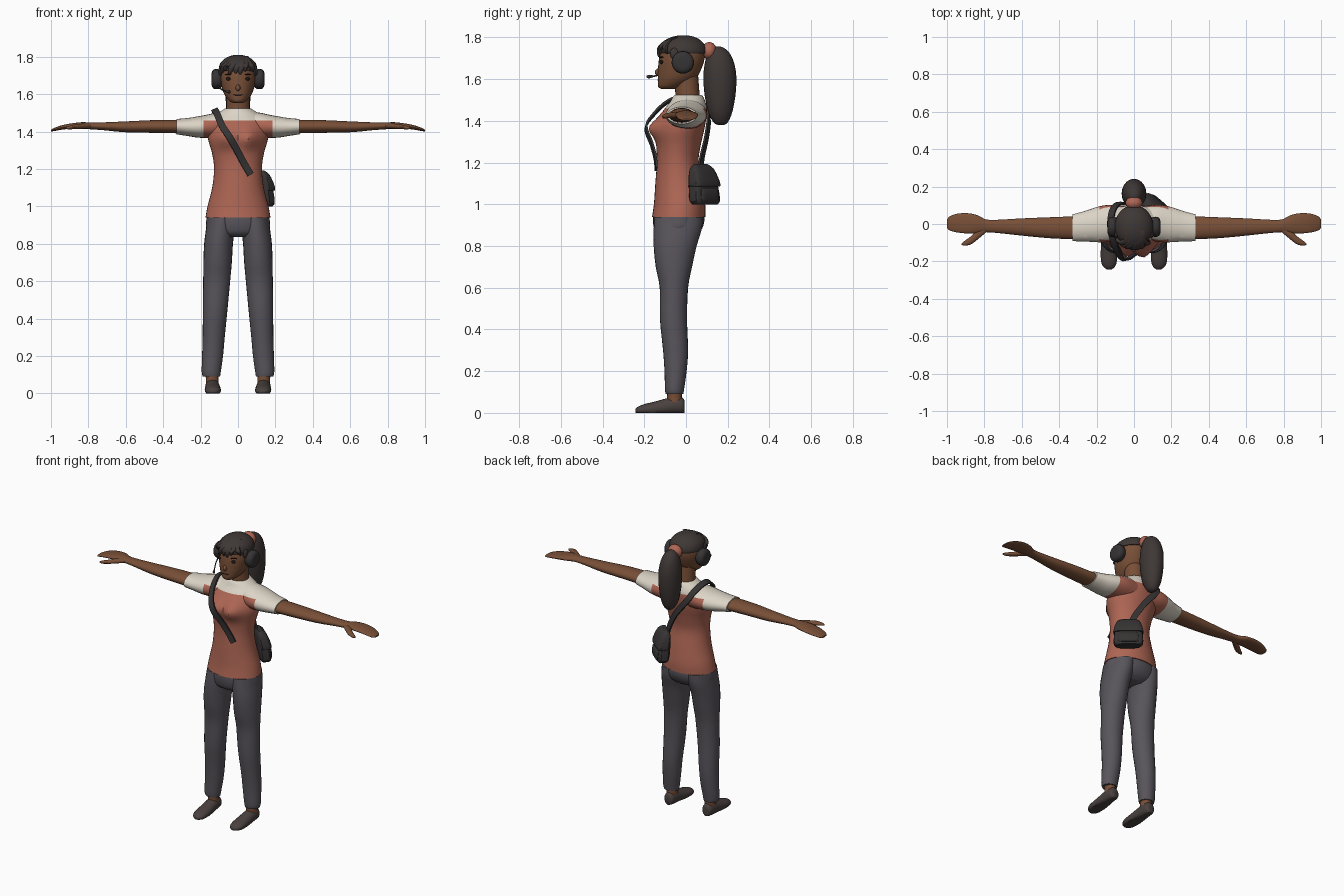
import bpy, bmesh, math
from mathutils import Vector, Matrix


def material(name, rgb):
    m = bpy.data.materials.new(name)
    lin = [((c / 255 + 0.055) / 1.055) ** 2.4 for c in rgb]
    m.diffuse_color = (*lin, 1)
    return m


SKIN = material("brown_skin", (120, 79, 55))
RUST = material("rust_shirt", (174, 102, 84))
CREAM = material("cream_yoke", (220, 212, 198))
PANTS = material("grey_trousers", (88, 84, 91))
HAIR = material("dark_hair", (62, 55, 53))
SHOE = material("dark_shoe", (73, 65, 63))
BAG = material("black_bag", (54, 51, 51))
DARK = material("eye_dark", (34, 25, 22))


def finish(name, bm, mats, angle=40):
    bmesh.ops.recalc_face_normals(bm, faces=bm.faces[:])
    me = bpy.data.meshes.new(name)
    bm.to_mesh(me)
    bm.free()
    for m in mats:
        me.materials.append(m)
    ob = bpy.data.objects.new(name, me)
    bpy.context.collection.objects.link(ob)
    bpy.ops.object.select_all(action='DESELECT')
    ob.select_set(True)
    bpy.context.view_layer.objects.active = ob
    bpy.ops.object.shade_smooth_by_angle(angle=math.radians(angle))
    return ob


def spline(rows, sub):
    """Smoothly interpolate rows of numbers."""
    out = []
    for i in range(len(rows) - 1):
        p = [rows[max(i - 1, 0)], rows[i], rows[i + 1], rows[min(i + 2, len(rows) - 1)]]
        for s in range(sub):
            t = s / sub
            out.append([0.5 * (2 * b + (c - a) * t + (2 * a - 5 * b + 4 * c - d) * t * t
                               + (3 * b - a - 3 * c + d) * t ** 3) for a, b, c, d in zip(*p)])
    return out + [list(rows[-1])]


def loft(axis, rings, n=24, sub=3, power=2, side=1):
    """Closed tube; each ring is (position, centre a, centre b, radius a, radius b)."""
    bm = bmesh.new()
    loops = []
    for t, a, b, ra, rb in spline(rings, sub):
        loop = []
        for k in range(n):
            c, s = math.cos(k * math.tau / n), math.sin(k * math.tau / n)
            u = a + max(ra, .001) * math.copysign(abs(c) ** (2 / power), c)
            v = b + max(rb, .001) * math.copysign(abs(s) ** (2 / power), s)
            co = {'x': (t, u, v), 'y': (u, t, v), 'z': (u, v, t)}[axis]
            loop.append(bm.verts.new((co[0] * side, co[1], co[2])))
        loops.append(loop)
    for l0, l1 in zip(loops, loops[1:]):
        for k in range(n):
            bm.faces.new((l0[k], l0[(k + 1) % n], l1[(k + 1) % n], l1[k]))
    bm.faces.new(loops[0])
    bm.faces.new(loops[-1])
    return bm


def ball(name, loc, radii, mat, seg=20, rings=12, rot=None):
    bm = bmesh.new()
    bmesh.ops.create_uvsphere(bm, u_segments=seg, v_segments=rings, radius=1)
    m = Matrix.Translation(loc) @ (rot or Matrix()) @ Matrix.Diagonal((*radii, 1))
    bmesh.ops.transform(bm, matrix=m, verts=bm.verts[:])
    return finish(name, bm, [mat])


def two_tone(bm):
    """Cream on the yoke and sleeves, rust below; edges are cut in first."""
    for co, no in (((0, 0, 1.46), (0, 0, 1)), ((.185, 0, 0), (1, 0, 0)), ((-.185, 0, 0), (1, 0, 0))):
        bmesh.ops.bisect_plane(bm, geom=bm.verts[:] + bm.edges[:] + bm.faces[:], plane_co=co, plane_no=no)
    for f in bm.faces:
        c = f.calc_center_median()
        f.material_index = int(c.z > 1.46 or abs(c.x) > .185)


# shirt body, with the bust pushed forward
bm = loft('z', [(.94, 0, -.035, .174, .128), (1.0, 0, -.031, .163, .123), (1.1, 0, -.035, .138, .112),
                (1.2, 0, -.04, .128, .1), (1.28, 0, -.036, .138, .106), (1.36, 0, -.028, .16, .116),
                (1.42, 0, -.014, .16, .112), (1.46, 0, 0, .15, .1), (1.49, 0, .008, .12, .085),
                (1.515, 0, .01, .082, .073), (1.523, 0, .01, .07, .064)], n=36, sub=4)
for v in bm.verts:
    if v.co.y < -.03:
        v.co.y -= .042 * math.exp(-((abs(v.co.x) - .055) / .05) ** 2 - ((v.co.z - 1.365) / .05) ** 2)
two_tone(bm)
finish("shirt_body", bm, [RUST, CREAM])

# trouser seat
finish("trouser_seat", loft('z', [(.835, 0, -.045, .1, .07), (.855, 0, -.043, .145, .1), (.885, 0, -.038, .17, .116),
                                  (.92, 0, -.035, .17, .123), (.96, 0, -.035, .166, .12)], n=32), [PANTS])

for side, tag in ((1, "left"), (-1, "right")):
    # sleeve
    bm = loft('x', [(.05, .01, 1.432, .085, .074), (.12, .004, 1.43, .098, .07), (.17, 0, 1.427, .098, .062),
                    (.22, -.006, 1.424, .09, .056), (.27, -.013, 1.424, .08, .048),
                    (.328, -.02, 1.426, .072, .041)], side=side)
    two_tone(bm)
    finish(tag + "_sleeve", bm, [RUST, CREAM])
    # arm with mitten hand, and thumb
    finish(tag + "_arm", loft('x', [(.3, -.02, 1.426, .062, .036), (.45, -.02, 1.427, .056, .034),
                                    (.6, -.016, 1.425, .046, .029), (.72, -.013, 1.428, .036, .021),
                                    (.79, -.01, 1.43, .034, .018), (.83, -.002, 1.432, .046, .018),
                                    (.88, .003, 1.43, .054, .015), (.94, .005, 1.422, .051, .012),
                                    (.985, .003, 1.41, .038, .008), (1, .002, 1.405, .022, .004)], side=side), [SKIN])
    finish(tag + "_thumb", loft('x', [(.785, -.022, 1.43, .018, .013), (.835, -.055, 1.428, .027, .014),
                                      (.87, -.086, 1.425, .022, .012), (.905, -.103, 1.42, .013, .009),
                                      (.922, -.108, 1.418, .004, .003)], n=14, side=side), [SKIN])
    # trouser leg
    finish(tag + "_trouser_leg", loft('z', [(.09, .142, -.055, .046, .042), (.115, .143, -.055, .051, .046),
                                            (.2, .136, -.05, .056, .053), (.3, .13, -.05, .059, .06),
                                            (.45, .122, -.06, .066, .065), (.6, .114, -.058, .072, .068),
                                            (.7, .109, -.058, .076, .087), (.8, .104, -.052, .077, .103),
                                            (.88, .094, -.04, .077, .115), (.94, .088, -.035, .075, .115)],
                                      side=side), [PANTS])
    # ankle and shoe
    finish(tag + "_ankle", loft('z', [(.04, .138, -.055, .034, .036), (.08, .138, -.055, .034, .035),
                                      (.13, .14, -.055, .038, .038)], n=16, side=side), [SKIN])
    bm = loft('y', [(-.008, .137, .03, .022, .03), (-.02, .137, .035, .032, .04), (-.06, .137, .035, .038, .042),
                    (-.1, .136, .028, .04, .04), (-.15, .135, .02, .043, .034), (-.2, .134, .015, .042, .027),
                    (-.23, .133, .012, .03, .018), (-.243, .132, .01, .012, .008)], n=20, side=side)
    for v in bm.verts:
        v.co.z = max(v.co.z, 0)
    finish(tag + "_shoe", bm, [SHOE], 50)
    # headphone cup
    finish(tag + "_headphone", loft('x', [(.085, -.015, 1.68, .04, .04), (.1, -.015, 1.68, .052, .052),
                                          (.125, -.015, 1.68, .053, .053), (.138, -.015, 1.68, .042, .042),
                                          (.142, -.015, 1.68, .026, .026)], n=20, sub=2, side=side), [BAG])
    # eye and brow
    turn = Matrix.Rotation(side * .5, 4, 'Z')
    ball(tag + "_eye", (side * .052, -.119, 1.682), (.013, .006, .01), DARK, 14, 8, turn)
    ball(tag + "_brow", (side * .053, -.119, 1.705), (.019, .005, .004), DARK, 12, 6, turn)

# neck and head
finish("neck", loft('z', [(1.47, 0, .01, .064, .06), (1.53, 0, .007, .062, .058), (1.62, 0, 0, .06, .058)]), [SKIN])
finish("head", loft('z', [(1.552, 0, -.085, .022, .03), (1.563, 0, -.075, .045, .058), (1.6, 0, -.045, .074, .09),
                          (1.65, 0, -.03, .09, .104), (1.7, 0, -.02, .098, .109), (1.75, 0, -.015, .09, .1),
                          (1.785, 0, -.012, .06, .065), (1.797, 0, -.01, .02, .02)], n=32), [SKIN])
ball("nose", (0, -.132, 1.633), (.013, .017, .018), SKIN, 12, 8)
ball("mouth", (0, -.133, 1.596), (.024, .004, .003), DARK, 12, 6)

# hair cap
finish("hair_cap", loft('z', [(1.722, 0, -.012, .1, .108), (1.735, 0, -.013, .103, .114), (1.765, 0, -.015, .095, .105),
                              (1.79, 0, -.015, .07, .08), (1.805, 0, -.013, .038, .045),
                              (1.81, 0, -.012, .01, .012)], n=28), [HAIR])


def face_y(x, off=0):
    return -.018 - (.112 + off) * math.sqrt(max(0, 1 - (x / .104) ** 2))


# swept fringe locks: (root x, tip x, tip z)
for i, (x0, x1, z) in enumerate(((-.035, -.092, 1.705), (-.02, -.07, 1.725), (-.005, -.045, 1.705), (.01, -.012, 1.71),
                                 (.02, .012, 1.705), (.035, .038, 1.722), (.045, .08, 1.72))):
    xm = (x0 + x1) / 2
    finish(f"fringe_lock_{i + 1}", loft('z', [(z, x1, face_y(x1), .004, .004),
                                              (z + .022, x1 * .85 + x0 * .15, face_y(x1 * .9), .015, .011),
                                              (1.755, xm, face_y(xm) + .008, .022, .014),
                                              (1.785, x0, face_y(x0) + .04, .02, .014),
                                              (1.803, x0, -.045, .01, .01)], n=10), [HAIR])
for s, tag in ((1, "left"), (-1, "right")):
    ball(tag + "_temple_lock", (s * .093, -.055, 1.722), (.011, .022, .028), HAIR, 12, 8)

# hair tie and ponytail
ball("hair_tie", (0, .112, 1.735), (.046, .036, .043), RUST, 18, 10)
finish("ponytail", loft('z', [(1.38, 0, .168, .008, .015), (1.395, 0, .166, .03, .036), (1.45, 0, .164, .053, .06),
                              (1.55, 0, .163, .065, .077), (1.64, 0, .162, .064, .077), (1.71, 0, .158, .05, .06),
                              (1.745, 0, .153, .03, .036), (1.757, 0, .15, .01, .012)], n=20), [HAIR])

# microphone boom
finish("microphone", loft('y', [(-.19, -.045, 1.612, .004, .004), (-.18, -.048, 1.612, .009, .009),
                                (-.165, -.056, 1.613, .007, .007), (-.15, -.065, 1.615, .004, .004),
                                (-.09, -.095, 1.63, .004, .004), (-.03, -.11, 1.655, .004, .004)], n=10), [BAG])

# shoulder strap, a flat ribbon over the right shoulder
path = [(.068, -.143, 1.17), (.035, -.148, 1.225), (0, -.165, 1.29), (-.045, -.192, 1.37), (-.085, -.155, 1.43),
        (-.11, -.09, 1.49), (-.125, -.01, 1.517), (-.115, .07, 1.495), (-.08, .108, 1.43), (0, .1, 1.33),
        (.06, .078, 1.23), (.085, .068, 1.16)]
pts = [Vector(p) for p in spline(path, 4)]
bm = bmesh.new()
rows = []
for i, p in enumerate(pts):
    tangent = (pts[min(i + 1, len(pts) - 1)] - pts[max(i - 1, 0)]).normalized()
    out = (p - Vector((-.03, -.03, 1.3))).normalized()
    wide = tangent.cross(out).normalized() * .018
    thick = wide.cross(tangent).normalized() * .005
    rows.append([bm.verts.new(p + a * wide + b * thick) for a, b in ((-1, -1), (1, -1), (1, 1), (-1, 1))])
for r0, r1 in zip(rows, rows[1:]):
    for k in range(4):
        bm.faces.new((r0[k], r0[(k + 1) % 4], r1[(k + 1) % 4], r1[k]))
bm.faces.new(rows[0])
bm.faces.new(rows[-1])
finish("bag_strap", bm, [BAG])

# shoulder bag: body, flap and pocket, turned to sit on the left back hip
for name, rings in (
        ("bag_body", [(.998, 0, .015, .07, .028), (1.015, 0, .014, .087, .036), (1.06, 0, .008, .086, .038),
                      (1.12, 0, 0, .078, .034), (1.165, 0, -.008, .066, .026), (1.185, 0, -.014, .045, .014)]),
        ("bag_flap", [(1.085, 0, .014, .087, .036), (1.095, 0, .012, .09, .04), (1.13, 0, .004, .083, .038),
                      (1.172, 0, -.006, .068, .028), (1.192, 0, -.014, .045, .012)]),
        ("bag_pocket", [(1.01, 0, .035, .055, .018), (1.025, 0, .036, .064, .022), (1.065, 0, .032, .062, .022),
                        (1.08, 0, .026, .055, .014)])):
    bm = loft('z', rings, n=20, sub=2, power=4)
    turn = Matrix.Translation((.11, .08, 0)) @ Matrix.Rotation(math.radians(-41), 4, 'Z')
    bmesh.ops.transform(bm, matrix=turn, verts=bm.verts[:])
    finish(name, bm, [BAG], 30)
